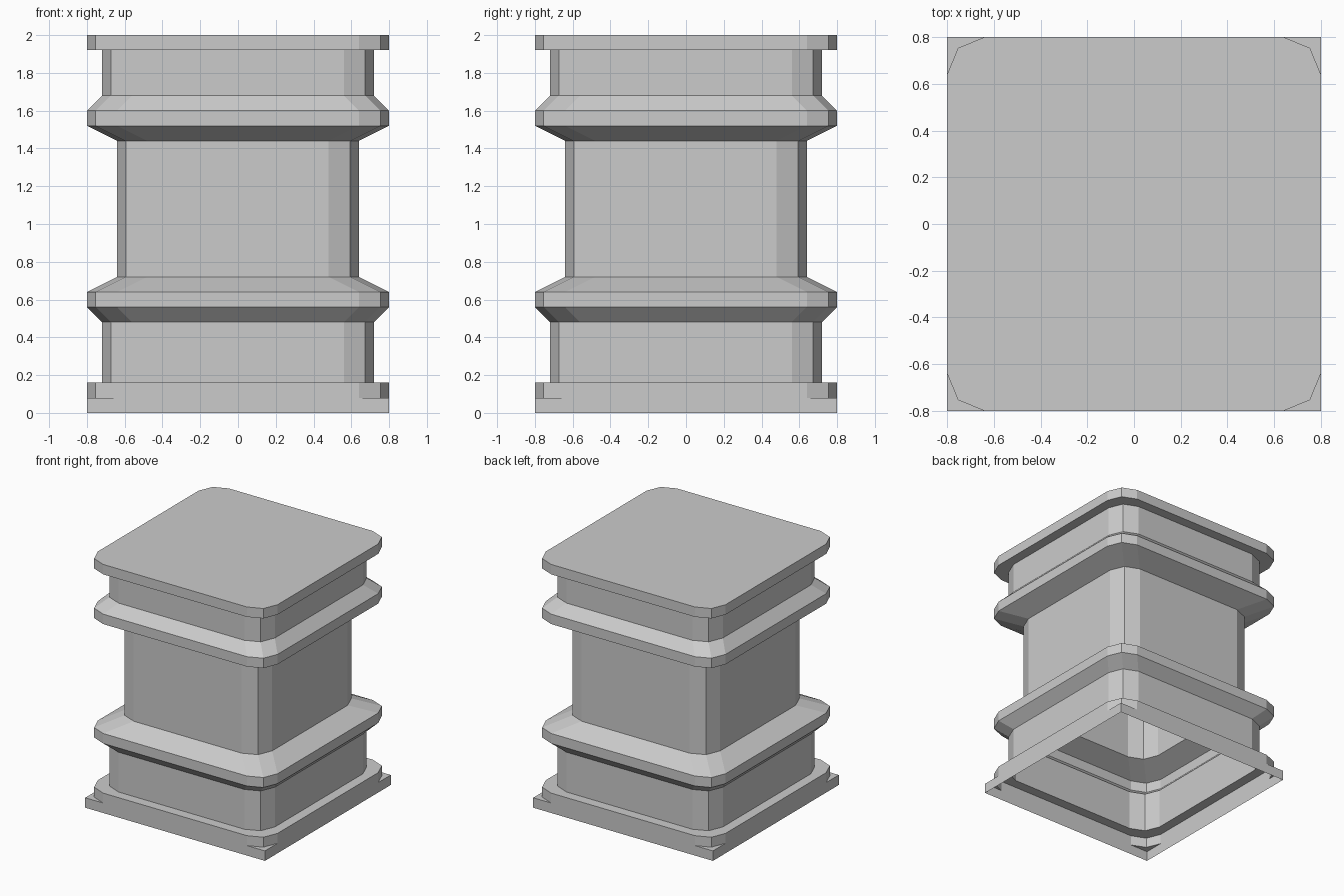
import bpy, bmesh, math

if "Cube" in bpy.data.objects:
    bpy.data.objects.remove(bpy.data.objects["Cube"])

# single flat grey
grey = bpy.data.materials.new("light_grey")
grey.diffuse_color = (0.6, 0.6, 0.6, 1)
grey.use_nodes = True
grey.node_tree.nodes["Principled BSDF"].inputs["Base Color"].default_value = grey.diffuse_color

CORNER = 0.16  # corner size, the same at every level


def ring(bm, half, z, square=False):
    """Counter-clockwise 12-point outline; square pushes mid points to the true corner."""
    mid = 0 if square else CORNER * (1 - math.sqrt(0.5))
    corner = [(half, half - CORNER), (half - mid, half - mid), (half - CORNER, half)]
    verts = []
    for q in range(4):
        for x, y in corner:
            for _ in range(q):
                x, y = -y, x
            verts.append(bm.verts.new((x, y, z)))
    return verts


# (half width, height, square corners) from the open foot to the lid
profile = [
    (0.80, 0.00, True), (0.80, 0.08, True),        # square foot
    (0.80, 0.08, False), (0.80, 0.16, False),      # rounded foot
    (0.72, 0.16, False), (0.72, 0.48, False),      # lower neck
    (0.80, 0.56, False), (0.80, 0.64, False),      # lower flange
    (0.64, 0.72, False), (0.64, 1.44, False),      # middle body
    (0.80, 1.52, False), (0.80, 1.60, False),      # upper flange
    (0.72, 1.68, False), (0.72, 1.92, False),      # upper neck
    (0.80, 1.92, False), (0.80, 2.00, False),      # lid rim
]

bm = bmesh.new()
rings = [ring(bm, *p) for p in profile]
for a, b in zip(rings, rings[1:]):
    for i in range(12):
        j = (i + 1) % 12
        bm.faces.new((a[i], a[j], b[j], b[i]))
bm.faces.new(rings[-1])  # flat lid

# collapse the zero-size strips where square and rounded foot meet
bmesh.ops.remove_doubles(bm, verts=bm.verts[:], dist=0.0005)

mesh = bpy.data.meshes.new("pillar_shell")
bm.to_mesh(mesh)
bm.free()
mesh.materials.append(grey)
obj = bpy.data.objects.new("pillar_shell", mesh)
bpy.context.collection.objects.link(obj)
